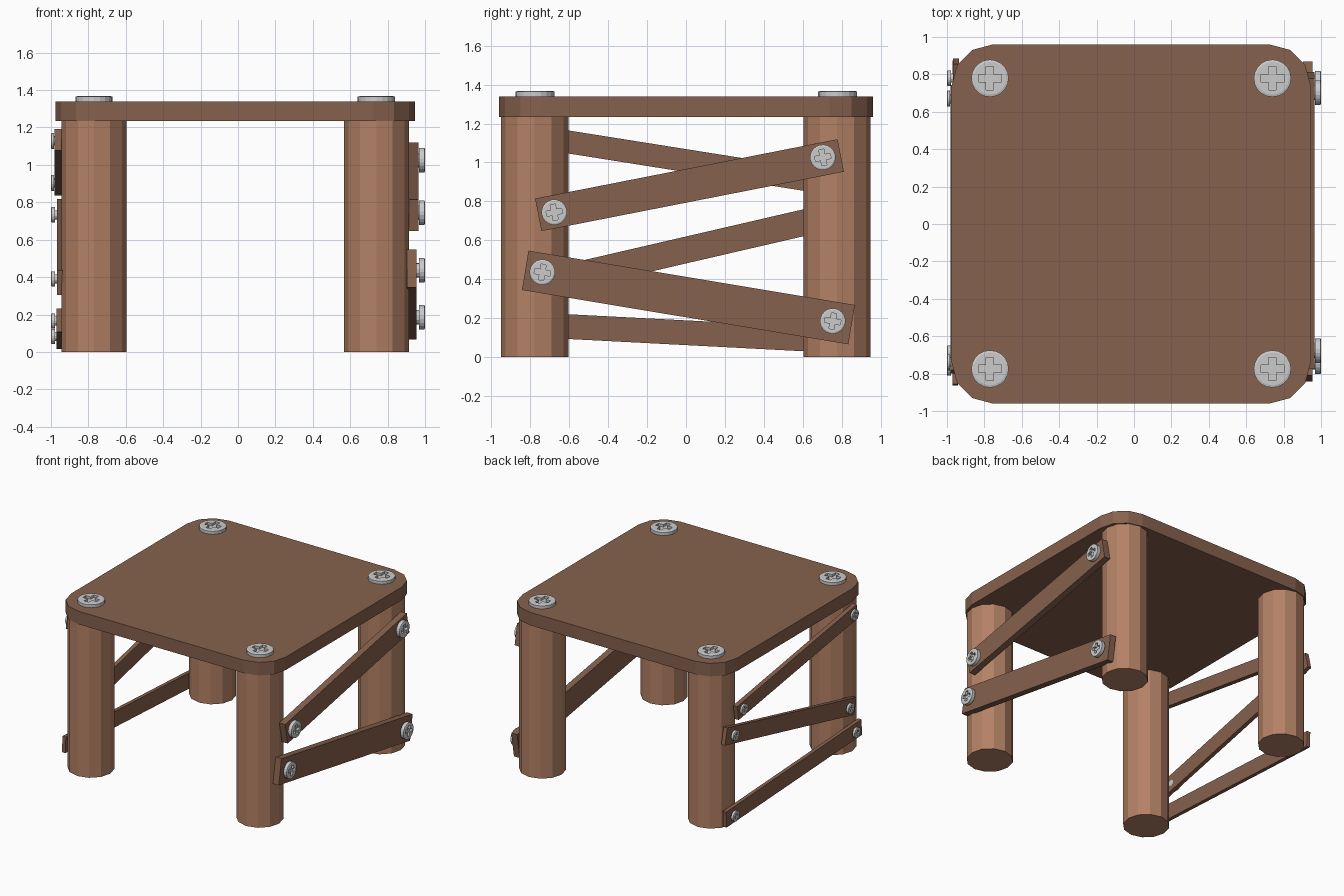
import bpy, bmesh
from math import sin, cos, pi, atan2, hypot
from mathutils import Matrix, Vector

if "Cube" in bpy.data.objects:
    bpy.data.objects.remove(bpy.data.objects["Cube"])


def material(name, rgb):
    m = bpy.data.materials.new(name)
    m.diffuse_color = (*rgb, 1)
    m.use_nodes = True
    m.node_tree.nodes["Principled BSDF"].inputs["Base Color"].default_value = m.diffuse_color
    return m


DARK = material("dark_wood", (0.24, 0.12, 0.075))
LIGHT = material("light_wood", (0.45, 0.22, 0.13))


def prism(name, profile, z0, z1, mat=None, bevel=0):
    """Extrude a closed xy outline from z0 to z1, optionally chamfering the top rim."""
    bm = bmesh.new()
    base = bm.faces.new([bm.verts.new((x, y, z0)) for x, y in profile])
    ext = bmesh.ops.extrude_face_region(bm, geom=[base], use_keep_orig=True)
    top = [v for v in ext["geom"] if isinstance(v, bmesh.types.BMVert)]
    bmesh.ops.translate(bm, verts=top, vec=(0, 0, z1 - z0))
    bmesh.ops.recalc_face_normals(bm, faces=bm.faces)
    if bevel:
        rim = [e for e in bm.edges if all(v.co.z > z1 - 1e-5 for v in e.verts)]
        bmesh.ops.bevel(bm, geom=rim, offset=bevel, segments=1, affect='EDGES')
    me = bpy.data.meshes.new(name)
    bm.to_mesh(me)
    bm.free()
    if mat:
        me.materials.append(mat)
    ob = bpy.data.objects.new(name, me)
    bpy.context.collection.objects.link(ob)
    return ob


def circle(r, n):
    return [(r * cos(2 * pi * i / n), r * sin(2 * pi * i / n)) for i in range(n)]


def screw_mesh():
    """Unit screw head (radius 1, height 1) with a cross-shaped recess."""
    head = prism("screw_head", circle(1, 20), 0, 1, bevel=0.12)
    a, b = 0.2, 0.62
    quarter = [(b, -a), (b, a), (a, a)]
    cross = [(x * cos(t) - y * sin(t), x * sin(t) + y * cos(t))
             for t in (0, pi / 2, pi, 3 * pi / 2) for x, y in quarter]
    cutter = prism("cross_cutter", cross, 0.35, 2)
    cutter.hide_render = True
    mod = head.modifiers.new("recess", 'BOOLEAN')
    mod.operation = 'DIFFERENCE'
    mod.solver = 'EXACT'
    mod.object = cutter
    bpy.context.view_layer.update()
    me = bpy.data.meshes.new_from_object(
        head.evaluated_get(bpy.context.evaluated_depsgraph_get()))
    bpy.data.objects.remove(head)
    bpy.data.objects.remove(cutter)
    return me


SCREW = screw_mesh()


def screw(name, loc, r, h, rot):
    ob = bpy.data.objects.new(name, SCREW)
    bpy.context.collection.objects.link(ob)
    ob.matrix_world = (Matrix.Translation(loc) @ rot.to_4x4()
                       @ Matrix.Diagonal((r, r, h, 1)))


# Table top with rounded corners
X0, X1, Y, R = -0.975, 0.945, 0.96, 0.22
corners = [(X1 - R, Y - R), (X0 + R, Y - R), (X0 + R, R - Y), (X1 - R, R - Y)]
outline = [(cx + R * cos((3 * k + i) * pi / 6), cy + R * sin((3 * k + i) * pi / 6))
           for k, (cx, cy) in enumerate(corners) for i in range(4)]
prism("table_top", outline, 1.235, 1.34, DARK)

# Legs, each with a large screw above it
for side, x in (("left", -0.77), ("right", 0.74)):
    for end, y in (("front", -0.778), ("back", 0.776)):
        leg = prism(f"{end}_{side}_leg", circle(0.173, 12), 0, 1.24, LIGHT)
        leg.location = (x, y, 0)
        screw(f"{end}_{side}_top_screw", (x, y + 0.003, 1.338), 0.1, 0.03, Matrix.Identity(3))


def brace(name, side, p, q, width, inner, outer, screws, r, head):
    """Board between (y, z) points p and q, lying flat against the legs on side +1 or -1."""
    d = Vector((0, q[0] - p[0], q[1] - p[1])).normalized()
    n = Vector((side, 0, 0))
    rot = Matrix((d, n.cross(d), n)).transposed()
    L, w = hypot(q[0] - p[0], q[1] - p[1]) / 2, width / 2
    board = prism(name, [(-L, -w), (L, -w), (L, w), (-L, w)], inner, outer, DARK)
    board.matrix_world = (Matrix.Translation((0, (p[0] + q[0]) / 2, (p[1] + q[1]) / 2))
                          @ rot.to_4x4())
    for i, (y, z) in enumerate(screws):
        # Short shank joins the raised head to the board
        shank = prism(f"{name}_shank_{i}", circle(r * 0.6, 12), inner, 1 - head * 0.9)
        shank.matrix_world = Matrix.Translation((0, y, z)) @ rot.to_4x4()
        screw(f"{name}_screw_{i}", (side * (1 - head), y, z), r, head, rot)


# Right side braces
brace("right_upper_brace", 1, (-0.759, 0.731), (0.795, 1.036), 0.17, 0.912, 0.965,
      [(-0.677, 0.744), (0.703, 1.026)], 0.066, 0.031)
brace("right_lower_brace", 1, (-0.826, 0.446), (0.851, 0.167), 0.205, 0.903, 0.955,
      [(-0.738, 0.436), (0.754, 0.185)], 0.066, 0.031)

# Left side braces
brace("left_upper_brace", -1, (-0.79, 1.135), (0.735, 0.893), 0.117, 0.943, 0.98,
      [(-0.74, 1.128), (0.67, 0.904)], 0.043, 0.017)
brace("left_middle_brace", -1, (-0.78, 0.37), (0.87, 0.752), 0.135, 0.935, 0.968,
      [(-0.69, 0.39), (0.78, 0.733)], 0.041, 0.022)
brace("left_lower_brace", -1, (-0.86, 0.17), (0.87, 0.08), 0.127, 0.94, 0.97,
      [(-0.77, 0.165), (0.78, 0.083)], 0.041, 0.022)
